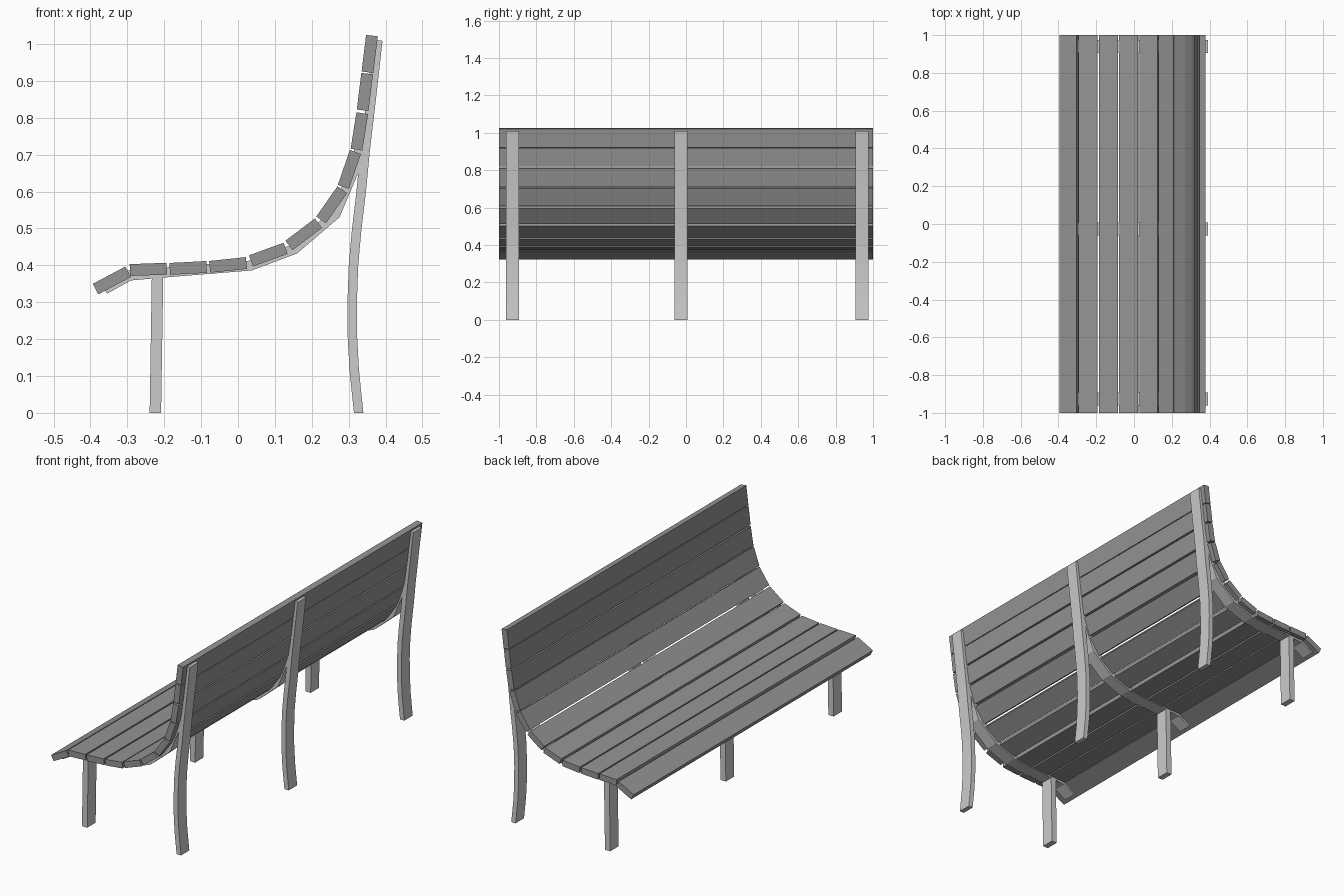
import bpy, bmesh
from math import radians
from mathutils import Vector

if "Cube" in bpy.data.objects:
    bpy.data.objects.remove(bpy.data.objects["Cube"])

dark = bpy.data.materials.new("dark_slat")
dark.diffuse_color = (0.3, 0.3, 0.3, 1)
dark.use_nodes = True
dark.node_tree.nodes["Principled BSDF"].inputs["Base Color"].default_value = dark.diffuse_color


def strip(name, pts, lo, hi, y, depth):
    """Solid band along an xz path, offset lo..hi to its left, centred on y."""
    p = [Vector(q) for q in pts]
    low, high = [], []
    for i, q in enumerate(p):
        a = (q - p[i - 1]).normalized() if i else None
        b = (p[i + 1] - q).normalized() if i < len(p) - 1 else None
        a, b = a or b, b or a
        na, nb = Vector((-a.y, a.x)), Vector((-b.y, b.x))
        m = (na + nb).normalized()
        m /= m.dot(na)
        low.append(q + m * lo)
        high.append(q + m * hi)
    bm = bmesh.new()
    rings = [[bm.verts.new((v.x, y + s * depth / 2, v.y))
              for v, s in ((l, -1), (h, -1), (h, 1), (l, 1))]
             for l, h in zip(low, high)]
    for r, t in zip(rings, rings[1:]):
        for k in range(4):
            bm.faces.new((r[k], r[(k + 1) % 4], t[(k + 1) % 4], t[k]))
    bm.faces.new(rings[0])
    bm.faces.new(rings[-1][::-1])
    bmesh.ops.recalc_face_normals(bm, faces=bm.faces)
    me = bpy.data.meshes.new(name)
    bm.to_mesh(me)
    bm.free()
    ob = bpy.data.objects.new(name, me)
    bpy.context.collection.objects.link(ob)
    return ob


# Slats: x, z, tilt in degrees
slats = [(-.342, .359, 28), (-.243, .389, 2), (-.135, .393, 3), (-.027, .401, 6),
         (.082, .429, 20), (.178, .484, 37), (.254, .564, 55), (.302, .66, 71),
         (.329, .763, 81), (.344, .87, 83), (.357, .973, 83)]
for i, (x, z, tilt) in enumerate(slats):
    bpy.ops.mesh.primitive_cube_add(size=1, location=(x, 0, z),
                                    rotation=(0, -radians(tilt), 0))
    ob = bpy.context.object
    ob.name = f"slat_{i + 1}"
    ob.scale = (.1, 2, .032)
    ob.data.materials.append(dark)

# Three support frames: curved seat rail, front leg, bent back leg
rail = [(-.355, .323), (-.29, .359), (-.2, .367), (.037, .386), (.16, .432),
        (.275, .53), (.33, .66), (.343, .71)]
front = [(-.224, 0), (-.218, .378)]
back = [(.327, 0), (.315, .117), (.31, .21), (.3095, .30), (.313, .40), (.321, .49),
        (.334, .60), (.345, .715), (.361, .85), (.379, 1.01)]
for n, y in enumerate((-.927, -.026, .94)):
    strip(f"seat_rail_{n + 1}", rail, 0, .027, y, .07)
    strip(f"front_leg_{n + 1}", front, -.0155, .0155, y, .07)
    leg = strip(f"back_leg_{n + 1}", back, -.0128, .0128, y, .07)
    # flat foot on the ground
    for v in leg.data.vertices[:4]:
        v.co.z = 0
    for v in bpy.data.objects[f"front_leg_{n + 1}"].data.vertices[:4]:
        v.co.z = 0
